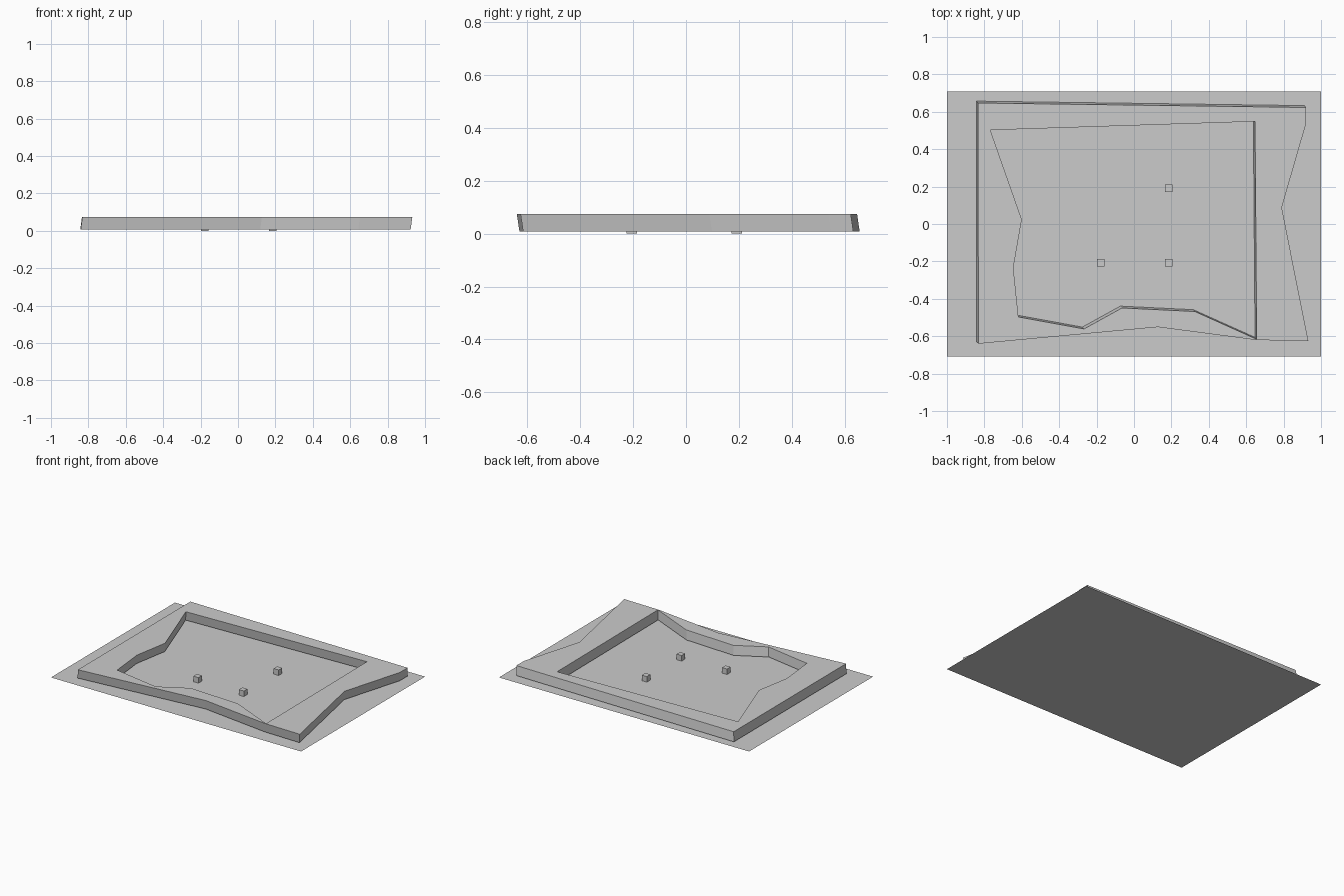
import bpy, bmesh
from mathutils import Vector

if "Cube" in bpy.data.objects:
    bpy.data.objects.remove(bpy.data.objects["Cube"])


def finish(bm, name):
    mesh = bpy.data.meshes.new(name)
    bm.to_mesh(mesh)
    bm.free()
    obj = bpy.data.objects.new(name, mesh)
    bpy.context.collection.objects.link(obj)
    return obj


# flat ground sheet
bm = bmesh.new()
hx, hy = 1.0, 0.708
bm.faces.new([bm.verts.new((x * hx, y * hy, 0))
              for x, y in ((-1, -1), (1, -1), (1, 1), (-1, 1))])
finish(bm, "ground_sheet")

# irregular rim: outlines of its upper face, extruded on a slight lean
outer = [(-0.834, 0.647), (0.92, 0.623), (0.92, 0.537), (0.79, 0.088),
         (0.932, -0.626), (0.652, -0.620), (0.128, -0.551), (-0.832, -0.640)]
inner = [(-0.768, 0.502), (0.647, 0.548), (0.656, -0.616), (0.326, -0.468),
         (-0.064, -0.449), (-0.267, -0.561), (-0.618, -0.497),
         (-0.645, -0.233), (-0.60, 0.024)]
z_low, z_high = 0.008, 0.075
lean = Vector((0.009, -0.010, z_high - z_low))

bm = bmesh.new()
edges = []
for loop in (outer, inner):
    vs = [bm.verts.new(Vector((x, y, z_high)) - lean) for x, y in loop]
    edges += [bm.edges.new((vs[i - 1], vs[i])) for i in range(len(vs))]
bmesh.ops.triangle_fill(bm, edges=edges, use_beauty=True, normal=(0, 0, 1))
ext = bmesh.ops.extrude_face_region(bm, geom=bm.faces[:], use_keep_orig=True)
top = [g for g in ext["geom"] if isinstance(g, bmesh.types.BMVert)]
bmesh.ops.translate(bm, verts=top, vec=lean)
bmesh.ops.recalc_face_normals(bm, faces=bm.faces[:])
finish(bm, "rim_wall")

# three small marker cubes
size = 0.04
for i, (x, y) in enumerate(((-0.178, -0.206), (0.185, -0.206), (0.185, 0.192))):
    bm = bmesh.new()
    bmesh.ops.create_cube(bm, size=size)
    cube = finish(bm, f"marker_cube_{i + 1}")
    cube.location = (x, y, size / 2)
